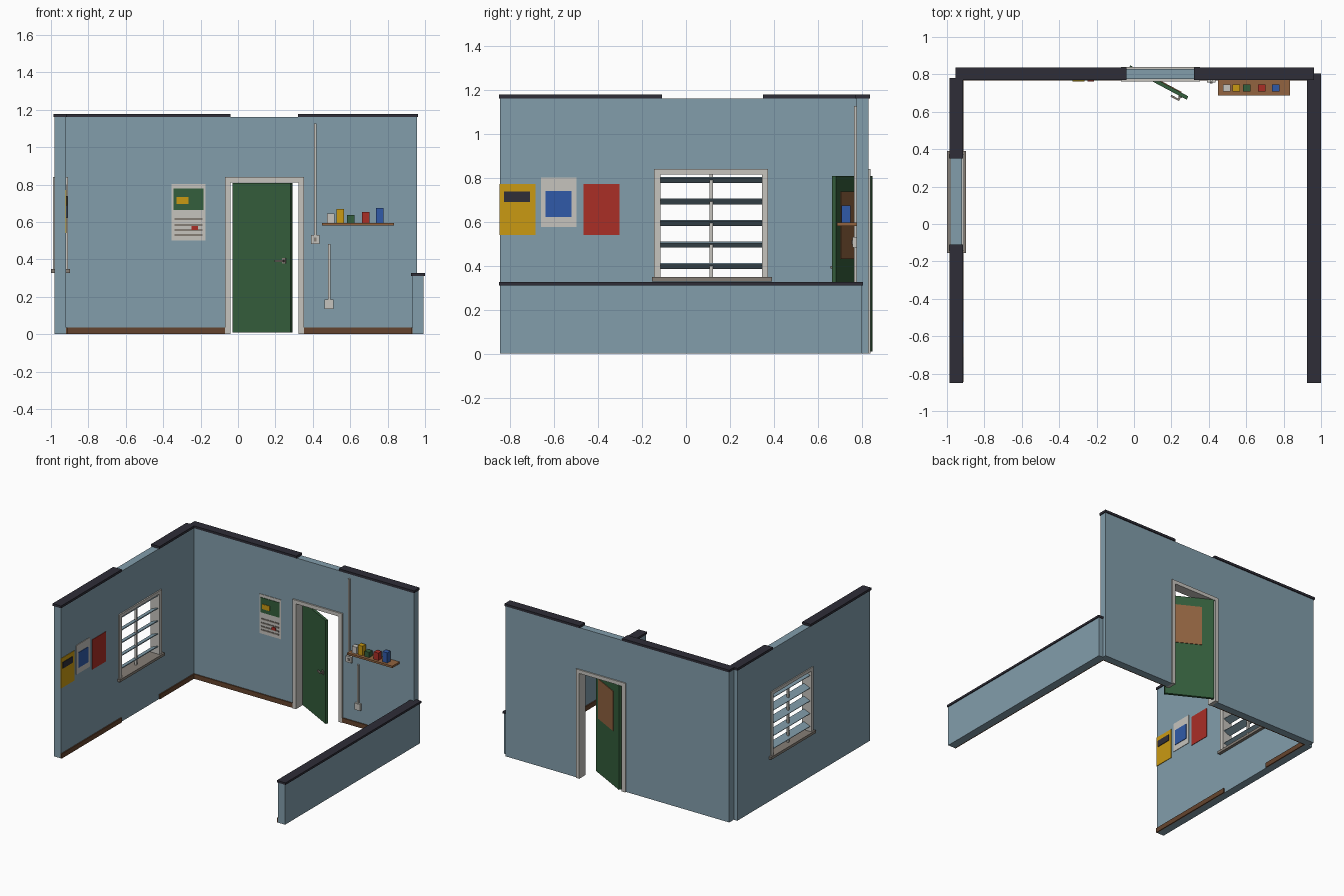
import bpy, math
from mathutils import Matrix, Vector


def mat(name, r, g, b):
    m = bpy.data.materials.new(name)
    lin = [((c / 255 + 0.055) / 1.055) ** 2.4 for c in (r, g, b)]
    m.diffuse_color = (*lin, 1)
    return m


WALL = mat("wall_blue", 130, 157, 171)
TRIM = mat("trim_white", 198, 196, 190)
GREEN = mat("door_green", 52, 94, 60)
DARK = mat("cap_dark", 46, 45, 55)
BROWN = mat("skirting_brown", 100, 68, 46)
WOOD = mat("shelf_wood", 146, 100, 64)
RED = mat("red", 170, 46, 38)
YELLOW = mat("yellow", 202, 154, 18)
BLUE = mat("blue", 48, 90, 168)
METAL = mat("warm_grey", 134, 126, 118)


def box(name, m, x0, x1, y0, y1, z0, z1):
    """Axis-aligned box given by its limits."""
    v = [(x, y, z) for x in (x0, x1) for y in (y0, y1) for z in (z0, z1)]
    f = [(0, 1, 3, 2), (4, 6, 7, 5), (0, 4, 5, 1), (2, 3, 7, 6), (0, 2, 6, 4), (1, 5, 7, 3)]
    me = bpy.data.meshes.new(name)
    me.from_pydata(v, [], f)
    me.materials.append(m)
    ob = bpy.data.objects.new(name, me)
    bpy.context.collection.objects.link(ob)
    return ob


def cut(ob, *limits):
    """Cut a box-shaped opening and bake the result."""
    c = box("cutter", WALL, *limits)
    c.hide_render = True
    mod = ob.modifiers.new("opening", 'BOOLEAN')
    mod.operation, mod.solver, mod.object = 'DIFFERENCE', 'EXACT', c
    bpy.context.view_layer.objects.active = ob
    bpy.ops.object.modifier_apply(modifier=mod.name)
    bpy.data.objects.remove(c)


# walls with openings
H = 1.16
back = box("back_wall", WALL, -0.95, 0.957, 0.775, 0.83, 0, H)
cut(back, -0.065, 0.345, 0.7, 0.9, -0.1, 0.835)
left = box("left_wall", WALL, -0.98, -0.92, -0.845, 0.775, 0, H)
cut(left, -1.1, -0.8, -0.14, 0.365, 0.335, 0.835)
box("right_low_wall", WALL, 0.933, 0.993, -0.845, 0.80, 0, 0.31)

# wall caps, broken above the openings
for x0, x1 in ((-0.955, -0.04), (0.322, 0.963)):
    box("back_cap", DARK, x0, x1, 0.769, 0.837, H, 1.178)
for y0, y1 in ((-0.85, -0.11), (0.35, 0.78)):
    box("left_cap", DARK, -0.986, -0.914, y0, y1, H, 1.178)
box("right_cap", DARK, 0.926, 1.0, -0.85, 0.805, 0.31, 0.326)

# skirting boards
for x0, x1 in ((-0.92, -0.07), (0.35, 0.933)):
    box("back_skirting", BROWN, x0, x1, 0.767, 0.776, 0, 0.036)
for y0, y1 in ((-0.845, -0.11), (0.35, 0.775)):
    box("left_skirting", BROWN, -0.921, -0.912, y0, y1, 0, 0.036)
box("right_skirting", BROWN, 0.925, 0.934, -0.845, 0.775, 0, 0.036)

# door frame
for x0, x1 in ((-0.07, -0.04), (0.323, 0.352)):
    box("door_jamb", TRIM, x0, x1, 0.763, 0.84, 0, 0.812)
box("door_head", TRIM, -0.07, 0.352, 0.763, 0.84, 0.812, 0.84)

# open door leaf with its panel and handle, built along local x and swung open
swing = Matrix.Translation((-0.025, 0.839, 0)) @ Matrix.Rotation(math.radians(-28), 4, 'Z')
for part in (
    box("door_leaf", GREEN, 0, 0.352, -0.01, 0.01, 0.01, 0.807),
    box("door_back_panel", WOOD, 0.085, 0.31, 0.009, 0.014, 0.43, 0.736),
    box("handle_plate", METAL, 0.303, 0.325, -0.015, -0.009, 0.378, 0.408),
    box("handle_stem", METAL, 0.309, 0.319, -0.032, -0.014, 0.387, 0.397),
    box("handle_lever", METAL, 0.268, 0.319, -0.036, -0.026, 0.387, 0.397),
):
    part.matrix_world = swing

# window frame, sill and mullion
WX = (-0.988, -0.91)
for y0, y1 in ((-0.145, -0.115), (0.345, 0.373)):
    box("window_jamb", TRIM, *WX, y0, y1, 0.344, 0.815)
box("window_head", TRIM, *WX, -0.145, 0.373, 0.815, 0.84)
box("window_sill", METAL, -1.0, -0.897, -0.155, 0.39, 0.328, 0.348)
box("window_mullion", TRIM, -0.958, -0.942, 0.107, 0.123, 0.348, 0.815)

# tilted louvres, outer edge low
for i in range(5):
    s = box("louvre", WALL, -0.029, 0.029, -0.116, 0.346, -0.003, 0.003)
    s.matrix_world = Matrix.Translation((-0.95, 0, 0.397 + 0.0983 * i)) @ Matrix.Rotation(math.radians(-22), 4, 'Y')


# flat plates on the walls
def left_plate(name, m, y0, y1, z0, z1, layer=1):
    box(name, m, -0.921, -0.92 + 0.004 * layer, y0, y1, z0, z1)


def back_plate(name, m, x0, x1, z0, z1, layer=1):
    box(name, m, x0, x1, 0.775 - 0.004 * layer, 0.776, z0, z1)


# posters on the left wall
left_plate("yellow_poster", YELLOW, -0.848, -0.685, 0.54, 0.77)
left_plate("yellow_poster_band", DARK, -0.828, -0.71, 0.688, 0.736, 2)
left_plate("white_poster", TRIM, -0.66, -0.497, 0.575, 0.80)
left_plate("white_poster_picture", BLUE, -0.638, -0.52, 0.62, 0.738, 2)
left_plate("red_poster", RED, -0.465, -0.302, 0.54, 0.77)

# notice on the back wall
back_plate("notice", TRIM, -0.355, -0.175, 0.50, 0.803)
back_plate("notice_picture", GREEN, -0.345, -0.185, 0.665, 0.78, 2)
back_plate("notice_patch", YELLOW, -0.328, -0.265, 0.695, 0.733, 3)
for z in (0.53, 0.556, 0.584, 0.615):
    back_plate("notice_line", METAL, -0.34, -0.19, z - 0.005, z + 0.005, 2)
back_plate("notice_mark", RED, -0.248, -0.215, 0.557, 0.579, 3)

# cable conduits with switch and socket boxes
box("upper_conduit", TRIM, 0.406, 0.419, 0.763, 0.776, 0.53, 1.125)
box("switch_box", TRIM, 0.389, 0.436, 0.757, 0.776, 0.483, 0.53)
box("switch_button", METAL, 0.406, 0.419, 0.752, 0.758, 0.496, 0.516)
box("lower_conduit", TRIM, 0.481, 0.494, 0.763, 0.776, 0.185, 0.483)
box("socket_box", TRIM, 0.463, 0.511, 0.757, 0.776, 0.135, 0.185)

# shelf and the boxes on it
box("shelf", WOOD, 0.45, 0.835, 0.687, 0.776, 0.58, 0.595)
for name, m, x, top in (("white", TRIM, 0.495, 0.646), ("yellow", YELLOW, 0.547, 0.668),
                        ("green", GREEN, 0.603, 0.636), ("red", RED, 0.682, 0.652),
                        ("blue", BLUE, 0.757, 0.674)):
    box(name + "_shelf_box", m, x - 0.02, x + 0.02, 0.708, 0.747, 0.595, top)
